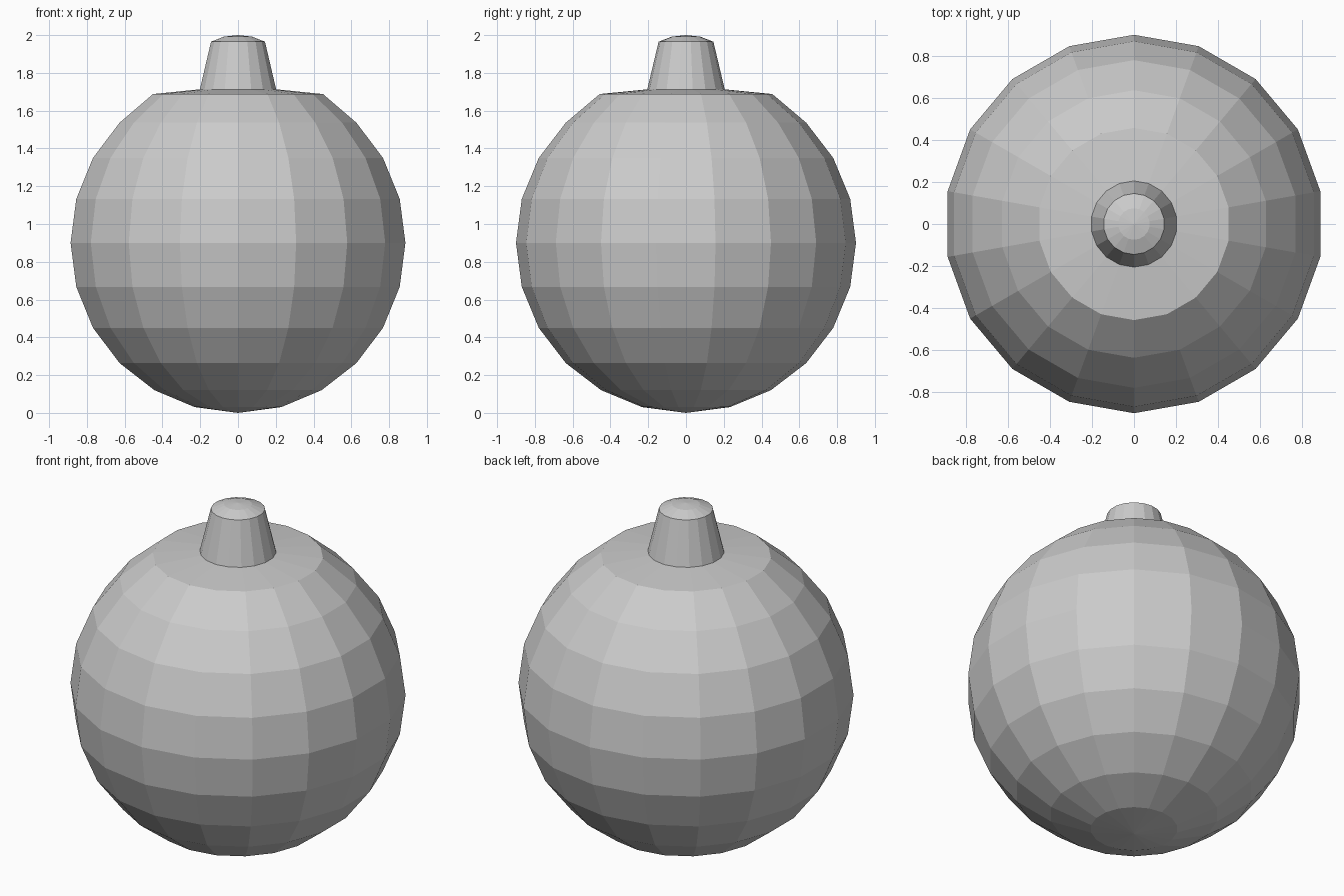
import bpy, bmesh
from math import sin, cos, pi, radians

if "Cube" in bpy.data.objects:
    bpy.data.objects.remove(bpy.data.objects["Cube"])

SIDES = 18


def lathe(name, profile):
    """Spin a (radius, z) profile around z; zero radius makes a pole."""
    bm = bmesh.new()
    rings = []
    for r, z in profile:
        if r == 0:
            rings.append([bm.verts.new((0, 0, z))] * SIDES)
        else:
            rings.append([bm.verts.new((r * sin(2 * pi * i / SIDES),
                                        -r * cos(2 * pi * i / SIDES), z))
                          for i in range(SIDES)])
    for a, b in zip(rings, rings[1:]):
        for i in range(SIDES):
            j = (i + 1) % SIDES
            corners = list(dict.fromkeys((a[i], a[j], b[j], b[i])))
            bm.faces.new(corners)
    bmesh.ops.recalc_face_normals(bm, faces=bm.faces)
    mesh = bpy.data.meshes.new(name)
    bm.to_mesh(mesh)
    bm.free()
    obj = bpy.data.objects.new(name, mesh)
    bpy.context.collection.objects.link(obj)
    return obj


# Round body: sphere in 15 degree bands, cut off below the top,
# closed by a shallow shoulder running in to the neck
R = 0.9
ball = [(0, 0)] + [(R * sin(radians(t)), R - R * cos(radians(t)))
                   for t in range(15, 150, 15)]
lathe("body", ball + [(0.457, 1.688), (0.205, 1.713)])

# Tapered neck with a low domed cap
lathe("neck", [(0.205, 1.713), (0.145, 1.965), (0.075, 1.992), (0, 2.0)])
